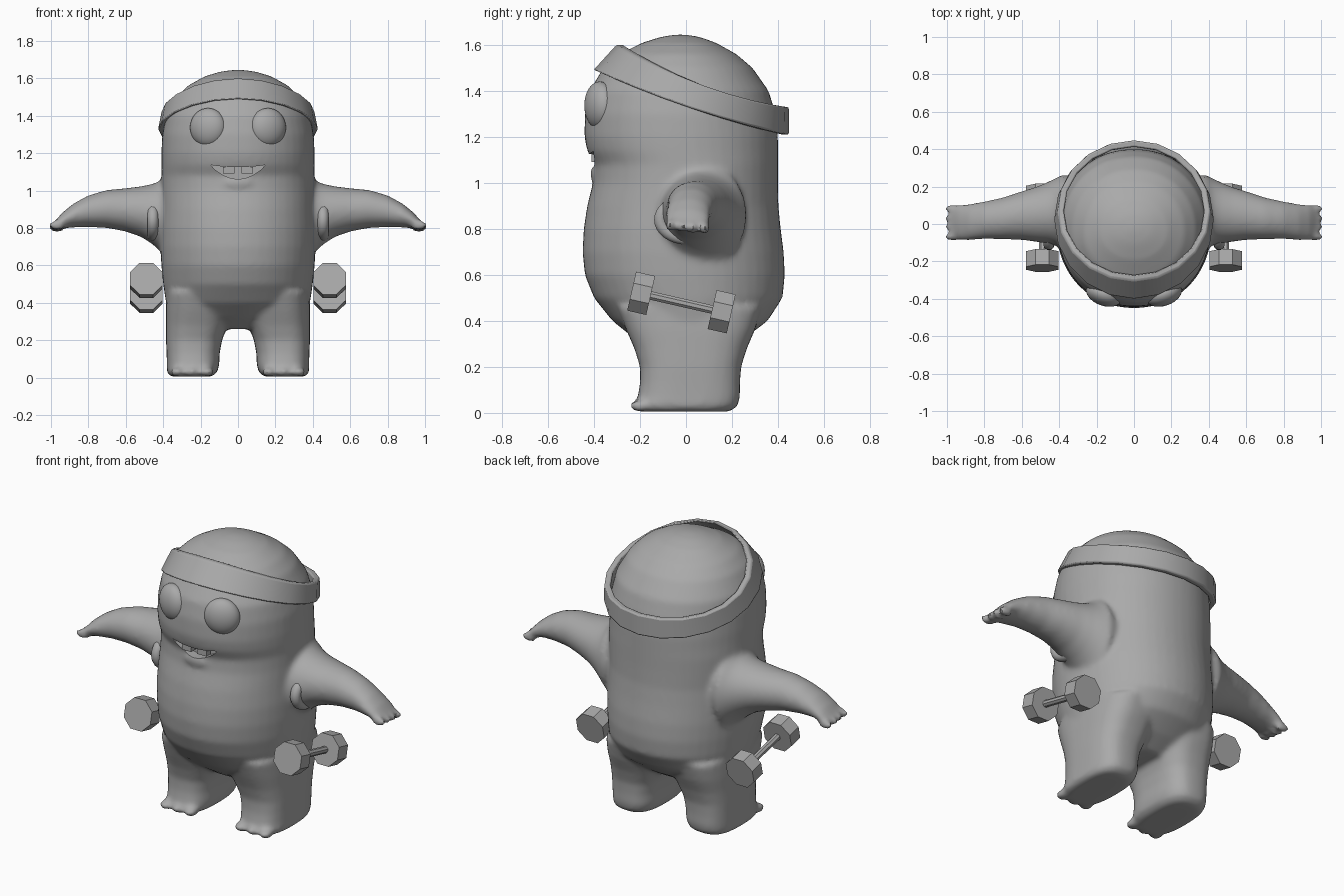
import bpy, bmesh
from math import sin, cos, pi, radians, copysign
from mathutils import Matrix, Vector

cube = bpy.data.objects.get("Cube")
if cube:
    bpy.data.objects.remove(cube)

grey = bpy.data.materials.new("clay grey")
grey.use_nodes = True
tone = (0.4, 0.4, 0.4, 1)
grey.diffuse_color = tone
grey.node_tree.nodes["Principled BSDF"].inputs["Base Color"].default_value = tone


def finish(name, bm):
    bmesh.ops.recalc_face_normals(bm, faces=bm.faces)
    mesh = bpy.data.meshes.new(name)
    bm.to_mesh(mesh)
    bm.free()
    mesh.materials.append(grey)
    ob = bpy.data.objects.new(name, mesh)
    bpy.context.collection.objects.link(ob)
    return ob


def activate(ob):
    bpy.ops.object.select_all(action='DESELECT')
    ob.select_set(True)
    bpy.context.view_layer.objects.active = ob


def smooth(ob, angle=40):
    activate(ob)
    bpy.ops.object.shade_smooth_by_angle(angle=radians(angle))


def bridge(bm, a, b):
    for i in range(len(a)):
        j = (i + 1) % len(a)
        bm.faces.new((a[i], a[j], b[j], b[i]))


def loft(bm, rings, place, power=2.0, n=32):
    """Closed skin through rounded rings; place(ring, u, v) gives a point."""
    loops = []
    for ring in rings:
        loop = []
        for i in range(n):
            c, s = cos(2 * pi * i / n), sin(2 * pi * i / n)
            u = copysign(abs(c) ** (2 / power), c)
            v = copysign(abs(s) ** (2 / power), s)
            loop.append(bm.verts.new(place(ring, u, v)))
        loops.append(loop)
    for a, b in zip(loops, loops[1:]):
        bridge(bm, a, b)
    bm.faces.new(loops[0])
    bm.faces.new(loops[-1])


def ball(bm, centre, radii, turn=Matrix()):
    m = Matrix.Translation(centre) @ turn @ Matrix.Diagonal((*radii, 1))
    bmesh.ops.create_uvsphere(bm, u_segments=32, v_segments=20, radius=1, matrix=m)


# Body: z, half width, front y, back y
trunk = [
    (.26, .20, -.13, .15), (.32, .33, -.22, .25), (.40, .385, -.32, .355),
    (.50, .40, -.40, .42), (.60, .41, -.44, .43), (.70, .415, -.45, .425),
    (.80, .415, -.445, .412), (.90, .41, -.43, .402), (1.0, .41, -.405, .40),
    (1.08, .41, -.40, .40), (1.14, .41, -.43, .40), (1.2, .41, -.442, .40),
    (1.3, .405, -.44, .39), (1.4, .385, -.42, .36), (1.5, .33, -.36, .29),
    (1.56, .27, -.29, .22), (1.61, .18, -.19, .13), (1.635, .1, -.11, .06),
    (1.645, .03, -.05, .0),
]
body = bmesh.new()
loft(body, trunk, lambda r, u, v: (
    r[1] * u, (r[2] + r[3]) / 2 + (r[3] - r[2]) / 2 * v, r[0]), 2.1, 48)

# Legs: z, centre x, half width, front y, back y
leg = [
    (.005, .25, .11, -.20, .19), (.03, .245, .135, -.225, .225),
    (.07, .24, .14, -.21, .235), (.13, .24, .142, -.20, .235),
    (.2, .235, .15, -.20, .24), (.28, .22, .165, -.225, .265),
    (.36, .21, .175, -.26, .30), (.46, .2, .18, -.3, .33),
]
# Arms: x, centre y, centre z, half depth, half height
arm = [
    (.25, .06, .86, .18, .2), (.38, .065, .86, .20, .23),
    (.42, .065, .865, .18, .185), (.46, .06, .875, .165, .16),
    (.52, .052, .888, .148, .135), (.6, .045, .897, .13, .116),
    (.7, .03, .902, .112, .102), (.8, .02, .89, .1, .085),
    (.88, .01, .867, .097, .064), (.94, .008, .84, .094, .042),
    (.975, .008, .815, .088, .026),
]
for side in (-1, 1):
    loft(body, leg, lambda r, u, v: (
        side * (r[1] + r[2] * u), (r[3] + r[4]) / 2 + (r[4] - r[3]) / 2 * v, r[0]), 2.8)
    loft(body, arm, lambda r, u, v: (
        side * r[0], r[1] + r[3] * u, r[2] + r[4] * v))
    for k in range(3):
        ball(body, (side * (.165 + .08 * k), -.2, .03), (.038, .045, .025))
    for k in range(4):
        ball(body, (side * .968, -.068 + .05 * k, .815 - .004 * k), (.045, .021, .027))

# Lower lip bulge
ball(body, (0, -.35, 1.04), (.12, .068, .055))
body = finish("body", body)
mod = body.modifiers.new("merge", 'REMESH')
mod.mode = 'VOXEL'
mod.voxel_size = .014
mod = body.modifiers.new("soften", 'SMOOTH')
mod.factor = .5
mod.iterations = 8

# Mouth opening: a smiling crescent pressed into the face
bm = bmesh.new()
steps = [i / 8 - 1 for i in range(17)]
outline = [(.145 * t, 1.125 + .012 * t * t) for t in steps]
outline += [(.145 * t, 1.062 + .07 * t * t) for t in reversed(steps[1:-1])]
face = bm.faces.new([bm.verts.new((x, -.55, z)) for x, z in outline])
ext = bmesh.ops.extrude_face_region(bm, geom=[face])
bmesh.ops.translate(bm, vec=(0, .2, 0),
                    verts=[g for g in ext["geom"] if isinstance(g, bmesh.types.BMVert)])
cutter = finish("mouth_cutter", bm)
cutter.hide_render = True
mod = body.modifiers.new("mouth", 'BOOLEAN')
mod.operation = 'DIFFERENCE'
mod.solver = 'EXACT'
mod.object = cutter
activate(body)
for name in [m.name for m in body.modifiers]:
    bpy.ops.object.modifier_apply(modifier=name)
bpy.data.objects.remove(cutter)
smooth(body)

# Headband: tilted, faceted strip with thickness
bm = bmesh.new()
loops = [[], [], [], []]
N = 20
for i in range(N):
    u, t = cos(2 * pi * i / N), sin(2 * pi * i / N)
    low = Vector((.428 * u, .022 + .425 * t, 1.325 - .14 * t + .025 * t * t))
    top = Vector((.408 * u, .072 + .375 * t, 1.425 - .135 * t + .04 * t * t))
    inward = Vector((-.034 * u, -.034 * t, 0))
    for loop, p in zip(loops, (low, top, top + inward, low + inward)):
        loop.append(bm.verts.new(p))
for k in range(4):
    bridge(bm, loops[k], loops[(k + 1) % 4])
band = finish("headband", bm)
mod = band.modifiers.new("soft_rims", 'BEVEL')
mod.width = .008
mod.segments = 2
smooth(band, 35)

# Teeth
for side, name in ((-1, "right"), (1, "left")):
    bm = bmesh.new()
    bmesh.ops.create_cube(bm, size=1, matrix=Matrix.Translation(
        (side * .05, -.39, 1.108)) @ Matrix.Diagonal((.06, .04, .034, 1)))
    finish(name + "_tooth", bm)

    # Eye, turned to follow the face
    bm = bmesh.new()
    ball(bm, (side * .16, -.375, 1.337), (.1, .062, .104),
         Matrix.Rotation(side * radians(20), 4, 'Z'))
    smooth(finish(name + "_eye", bm))

    # Armband around the root of the arm
    bm = bmesh.new()
    loops = []
    for i in range(32):
        a = 2 * pi * i / 32
        loops.append([bm.verts.new((
            side * (.455 + .03 * cos(b)),
            .005 + (.115 + .03 * sin(b)) * cos(a),
            .84 + (.08 + .03 * sin(b)) * sin(a)))
            for b in [2 * pi * j / 10 for j in range(10)]])
    for a, b in zip(loops, loops[1:] + loops[:1]):
        bridge(bm, a, b)
    smooth(finish(name + "_armband", bm))

    # Dumbbell: octagonal weights on a thin bar
    front, back = Vector((side * .49, -.195, .52)), Vector((side * .49, .155, .44))
    axis = back - front
    tilt = axis.to_track_quat('Z', 'X').to_matrix().to_4x4()
    bm = bmesh.new()
    for centre, radius, depth in ((front, .094, .085), (back, .094, .085),
                                  ((front + back) / 2, .02, axis.length)):
        bmesh.ops.create_cone(
            bm, cap_ends=True, segments=8, radius1=radius, radius2=radius, depth=depth,
            matrix=Matrix.Translation(centre) @ tilt @ Matrix.Rotation(pi / 8, 4, 'Z'))
    finish(name + "_dumbbell", bm)
